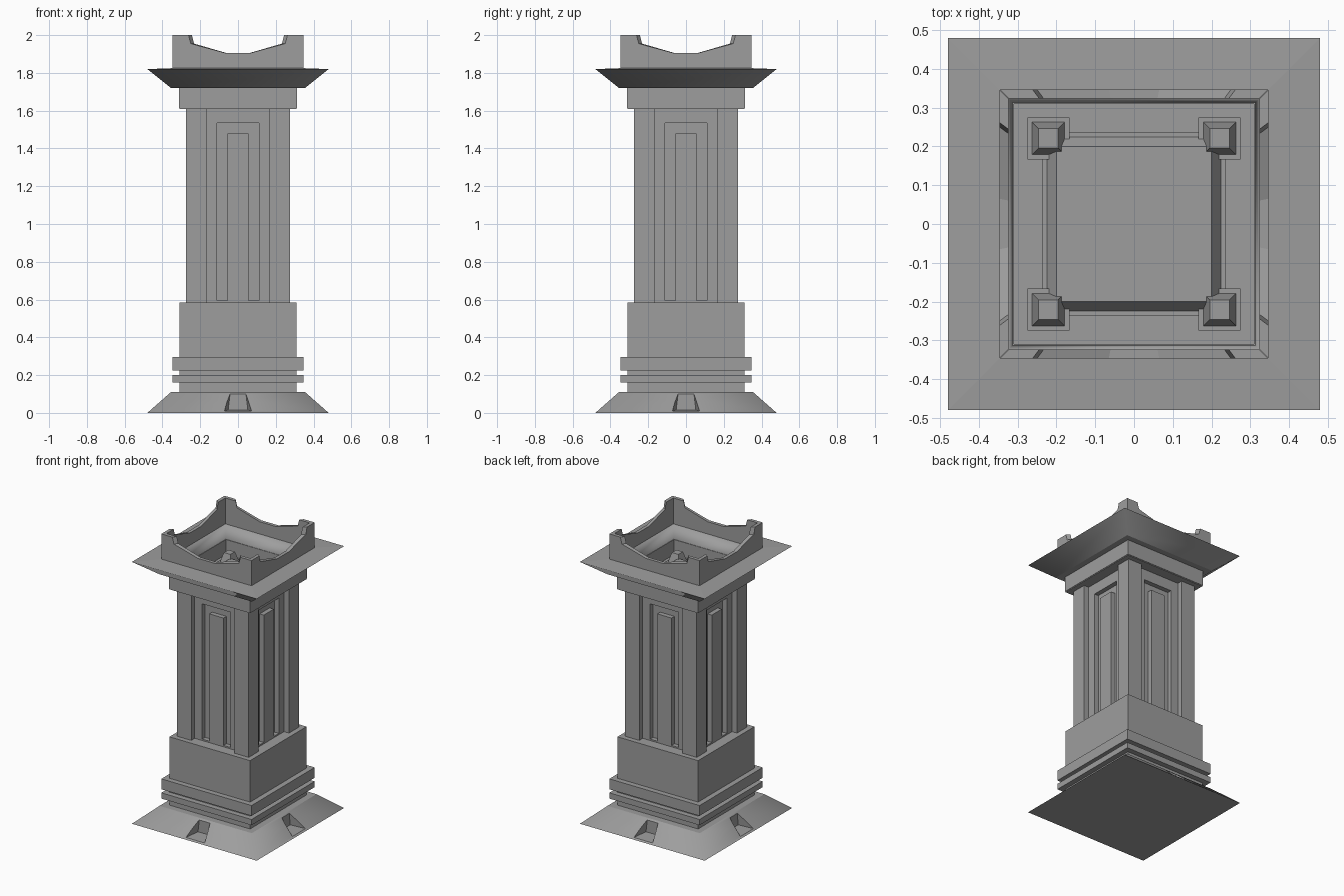
import bpy, bmesh, math
from mathutils import Matrix, Vector

if "Cube" in bpy.data.objects:
    bpy.data.objects.remove(bpy.data.objects["Cube"])

stone = bpy.data.materials.new("dark_stone")
stone.diffuse_color = (.34, .34, .34, 1)
stone.use_nodes = True
stone.node_tree.nodes["Principled BSDF"].inputs["Base Color"].default_value = stone.diffuse_color


def make(name, bm):
    bmesh.ops.recalc_face_normals(bm, faces=bm.faces)
    me = bpy.data.meshes.new(name)
    bm.to_mesh(me)
    bm.free()
    me.materials.append(stone)
    ob = bpy.data.objects.new(name, me)
    bpy.context.collection.objects.link(ob)
    return ob


def square_lathe(bm, profile, cx=0, cy=0, smooth=()):
    """Stack of square rings (half width, z), capped; listed bands are smooth."""
    rings = [[bm.verts.new((cx + sx * h, cy + sy * h, z))
              for sx, sy in ((-1, -1), (1, -1), (1, 1), (-1, 1))] for h, z in profile]
    for k, (a, b) in enumerate(zip(rings, rings[1:])):
        for i in range(4):
            j = (i + 1) % 4
            bm.faces.new((a[i], a[j], b[j], b[i])).smooth = k in smooth
    bm.faces.new(rings[0])
    bm.faces.new(rings[-1])


def loft(bm, a, b):
    """Solid between two matching outlines."""
    va, vb = [bm.verts.new(p) for p in a], [bm.verts.new(p) for p in b]
    n = len(va)
    for i in range(n):
        j = (i + 1) % n
        bm.faces.new((va[i], va[j], vb[j], vb[i]))
    bm.faces.new(va)
    bm.faces.new(vb)


def box(bm, x0, x1, y0, y1, z0, z1):
    loft(bm, [(x0, y0, z0), (x1, y0, z0), (x1, y1, z0), (x0, y1, z0)],
         [(x0, y0, z1), (x1, y0, z1), (x1, y1, z1), (x0, y1, z1)])


def four_sides(bm):
    """Repeat the front side on all four sides."""
    src = bm.verts[:] + bm.edges[:] + bm.faces[:]
    for k in range(1, 4):
        new = bmesh.ops.duplicate(bm, geom=src)["geom"]
        vs = [v for v in new if isinstance(v, bmesh.types.BMVert)]
        bmesh.ops.rotate(bm, verts=vs, cent=Vector(), matrix=Matrix.Rotation(k * math.pi / 2, 3, 'Z'))


# sloped foot with a notch in every side
bm = bmesh.new()
square_lathe(bm, [(.48, 0), (.355, .11)], smooth=(0,))
foot = make("foot", bm)
bm = bmesh.new()
loft(bm, [(-.078, -.50, .008), (.078, -.50, .008), (.072, -.50, .112), (-.072, -.50, .112)],
     [(-.052, -.365, .015), (.052, -.365, .015), (.042, -.365, .10), (-.042, -.365, .10)])
four_sides(bm)
cutter = make("notch_cutter", bm)
mod = foot.modifiers.new("notches", 'BOOLEAN')
mod.object, mod.operation, mod.solver = cutter, 'DIFFERENCE', 'EXACT'
bpy.context.view_layer.objects.active = foot
foot.select_set(True)
bpy.ops.object.modifier_apply(modifier="notches")
bpy.data.objects.remove(cutter)

# stepped plinth
bm = bmesh.new()
square_lathe(bm, [(.31, .11), (.31, .16), (.347, .16), (.347, .20), (.31, .20), (.31, .225),
                  (.347, .225), (.347, .297), (.31, .297), (.31, .585)])
make("plinth", bm)

# shaft core, corner posts and panelled sides
bm = bmesh.new()
square_lathe(bm, [(.205, .585), (.205, 1.61)])
make("shaft_core", bm)
bm = bmesh.new()
box(bm, -.275, -.167, -.275, -.167, .585, 1.61)
four_sides(bm)
make("corner_posts", bm)
bm = bmesh.new()
for s in (-1, 1):
    box(bm, *sorted((s * .11, s * .167)), -.237, -.2, .585, 1.61)      # frame stile
    box(bm, *sorted((s * .055, s * .11)), -.237, -.2, .585, .595)      # sill
box(bm, -.11, .11, -.237, -.2, 1.535, 1.61)                            # lintel
box(bm, -.055, .055, -.237, -.2, .585, 1.48)                           # raised panel
four_sides(bm)
make("side_panels", bm)

# cap with flared roof and open bowl
bm = bmesh.new()
square_lathe(bm, [(.31, 1.61), (.31, 1.72), (.355, 1.72), (.48, 1.82), (.345, 1.825),
                  (.325, 1.825), (.313, 1.72), (.313, 1.615)], smooth=(2, 4, 5))
make("cap_roof", bm)

# raised blocks on the bowl floor
bm = bmesh.new()
square_lathe(bm, [(.236, 1.615), (.236, 1.622), (.225, 1.622), (.2, 1.66)])
for sx in (-1, 1):
    for sy in (-1, 1):
        square_lathe(bm, [(.054, 1.615), (.054, 1.63), (.042, 1.63), (.025, 1.69)], sx * .221, sy * .221)
make("bowl_blocks", bm)

# crown rim dipping between the corners, ends tapering inwards
bm = bmesh.new()
half = [(.065, 1.905), (.25, 1.955), (.262, 2.0), (.347, 2.0), (.347, 1.82)]
prof = half + [(-x, z) for x, z in reversed(half)]
loft(bm, [(x, -.347, z) for x, z in prof], [(x * .932, -.3235, z) for x, z in prof])
four_sides(bm)
make("crown_rim", bm)
